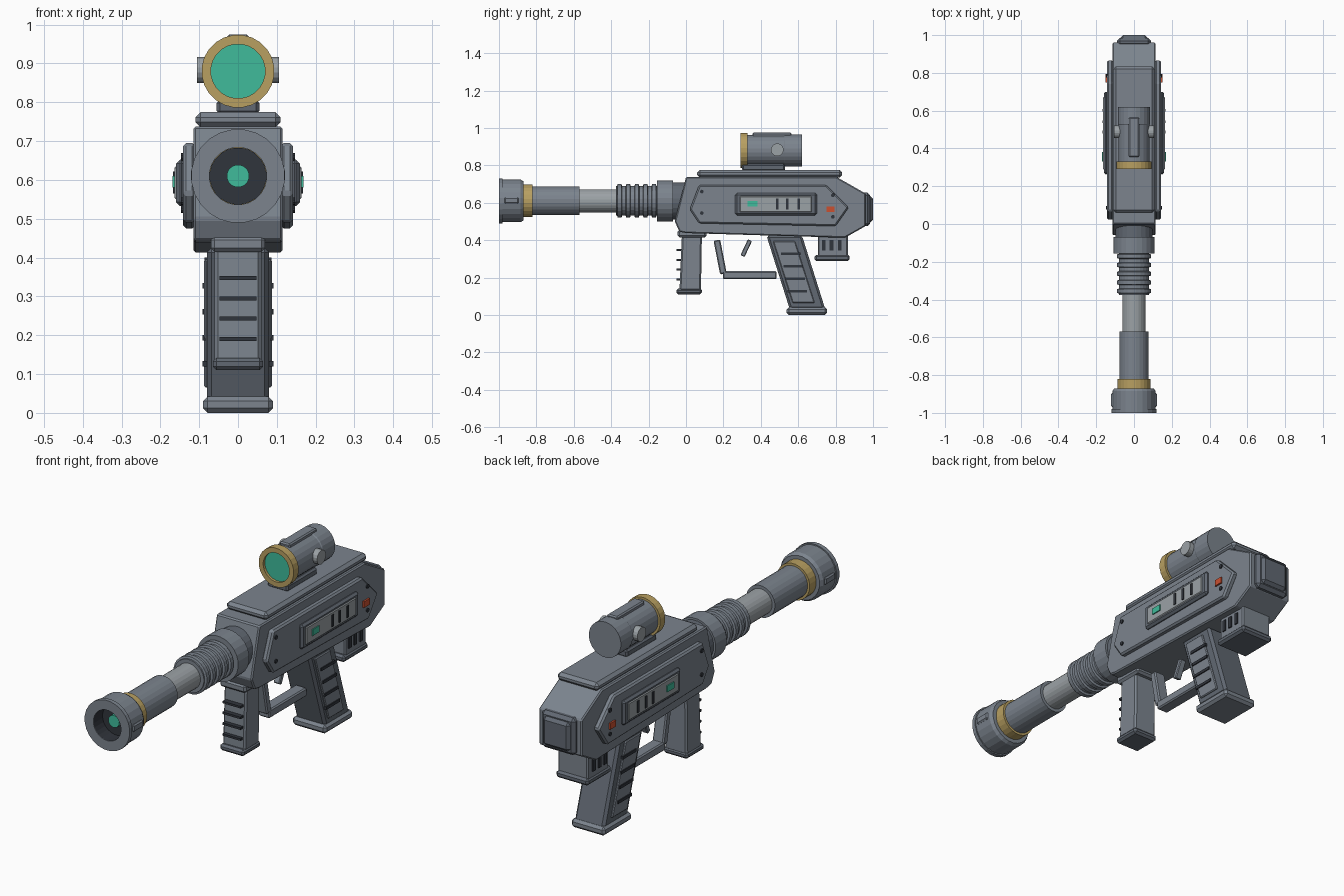
import bpy, bmesh, math
from mathutils import Vector

if "Cube" in bpy.data.objects:
    bpy.data.objects.remove(bpy.data.objects["Cube"])


def mat(name, r, g, b):
    m = bpy.data.materials.new(name)
    m.diffuse_color = (r, g, b, 1)
    m.use_nodes = True
    m.node_tree.nodes["Principled BSDF"].inputs["Base Color"].default_value = m.diffuse_color
    return m


GOLD = mat("gold", 0.48, 0.35, 0.12)
GREEN = mat("green_glow", 0.05, 0.5, 0.33)
RED = mat("red_light", 0.6, 0.08, 0.03)
DARK = mat("dark", 0.03, 0.035, 0.045)
STEEL = mat("steel", 0.2, 0.23, 0.27)
MID = mat("mid_steel", 0.12, 0.14, 0.17)
LIGHT = mat("light_steel", 0.33, 0.36, 0.38)


def finish(name, bm, material, bevel=0):
    bmesh.ops.remove_doubles(bm, verts=bm.verts, dist=1e-5)
    bmesh.ops.recalc_face_normals(bm, faces=bm.faces)
    me = bpy.data.meshes.new(name)
    bm.to_mesh(me)
    bm.free()
    ob = bpy.data.objects.new(name, me)
    bpy.context.collection.objects.link(ob)
    me.materials.append(material)
    if bevel:
        b = ob.modifiers.new("bevel", 'BEVEL')
        b.width, b.segments, b.limit_method = bevel, 1, 'ANGLE'
    return ob


def prism(name, pts, x0, x1, material, bevel=0):
    """Extrude a (y, z) outline along x."""
    bm = bmesh.new()
    f = bm.faces.new([bm.verts.new((x0, y, z)) for y, z in pts])
    ext = bmesh.ops.extrude_face_region(bm, geom=[f])["geom"]
    bmesh.ops.translate(bm, vec=(x1 - x0, 0, 0),
                        verts=[v for v in ext if isinstance(v, bmesh.types.BMVert)])
    return finish(name, bm, material, bevel)


def box(name, x, y, z, material, bevel=0):
    return prism(name, [(y[0], z[0]), (y[1], z[0]), (y[1], z[1]), (y[0], z[1])],
                 x[0], x[1], material, bevel)


def bar(name, a, b, w, hx, material, bevel=0):
    """Straight bar in the yz plane between a and b, thickness w."""
    a, b = Vector(a), Vector(b)
    d = (b - a).normalized()
    n = Vector((-d.y, d.x)) * w / 2
    return prism(name, [a + n, b + n, b - n, a - n], -hx, hx, material, bevel)


def lathe(name, prof, zc, material, n=24, axis='Y', yc=0):
    """Turn (position, radius) points about an axis through height zc."""
    bm = bmesh.new()
    rings = []
    for p, r in prof:
        ring = []
        for i in range(n):
            t = 2 * math.pi * (i + 0.5) / n
            c, s = r * math.cos(t), r * math.sin(t)
            ring.append(bm.verts.new((c, p, zc + s) if axis == 'Y' else (p, yc + c, zc + s)))
        rings.append(ring)
    for a, b in zip(rings, rings[1:]):
        for i in range(n):
            bm.faces.new((a[i], a[(i + 1) % n], b[(i + 1) % n], b[i]))
    bmesh.ops.dissolve_degenerate(bm, dist=1e-5, edges=bm.edges)
    return finish(name, bm, material)


def tube(name, y0, y1, r, zc, material):
    return lathe(name, [(y0, 0), (y0, r), (y1, r), (y1, 0)], zc, material)


# Receiver body, top rail and butt cap
prism("receiver_body", [(0, .738), (.805, .738), (.96, .65), (.96, .475), (.85, .413),
                        (0, .438), (-.035, .445), (-.06, .5)], -.115, .115, STEEL, .006)
box("top_plate", (-.11, .11), (.06, .835), (.735, .775), STEEL, .014)
box("butt_cap", (-.09, .09), (.94, .985), (.475, .655), MID, .015)
box("butt_pad", (-.072, .072), (.97, 1.0), (.495, .635), MID, .014)

# Barrel
AZ = .61
lathe("barrel_collar", [(0, 0), (0, .1), (-.07, .1), (-.07, 0)], AZ, MID)
tube("barrel_sleeve", -.155, -.07, .11, AZ, STEEL)
tube("ribbed_section", -.375, -.15, .08, AZ, STEEL)
for i in range(5):
    y = -.355 + i * .046
    lathe("barrel_rib", [(y - .014, .078), (y - .01, .09), (y + .01, .09), (y + .014, .078)],
          AZ, STEEL)
tube("inner_barrel", -.58, -.37, .062, AZ, LIGHT)
tube("outer_barrel", -.83, -.57, .077, AZ, STEEL)
tube("barrel_ring", -.877, -.82, .088, AZ, GOLD)
lathe("muzzle", [(-.87, 0), (-.87, .106), (-.885, .115), (-.98, .115), (-.98, .121),
                 (-1, .121), (-1, .074), (-.93, .074)], AZ, STEEL)
lathe("muzzle_bore", [(-.998, .0735), (-.93, .0735), (-.93, 0)], AZ, DARK)
tube("muzzle_emitter", -.95, -.928, .029, AZ, GREEN)

# Scope
SZ = .88
box("scope_mount", (-.055, .055), (.30, .53), (.77, .806), MID, .008)
box("scope_mount_neck", (-.042, .042), (.31, .52), (.80, .832), MID)
lathe("scope_tube", [(.315, 0), (.315, .083), (.525, .083), (.53, .086), (.62, .086), (.62, 0)],
      SZ, STEEL)
lathe("scope_ring", [(.33, .08), (.33, .094), (.292, .094), (.292, .07), (.33, .07)], SZ, GOLD)
tube("scope_lens", .305, .318, .0705, SZ, GREEN)
box("scope_ridge", (-.028, .028), (.355, .565), (.95, .975), STEEL, .006)

# Front grip
box("front_grip_top", (-.07, .07), (-.045, .11), (.415, .455), STEEL, .01)
prism("front_grip", [(-.022, .425), (.085, .425), (.08, .13), (-.035, .13)],
      -.06, .06, STEEL, .008)
box("front_grip_base", (-.065, .065), (-.052, .085), (.11, .142), MID, .01)
for z in (.19, .243, .295, .347):
    box("front_grip_rib", (-.048, .048), (-.05, -.025), (z - .005, z + .005), DARK)

# Rear grip
prism("rear_grip", [(.43, .425), (.62, .425), (.745, .03), (.555, .03)],
      -.08, .08, MID, .012)
box("rear_grip_base", (-.09, .09), (.538, .755), (0, .042), STEEL, .012)

# Trigger and guard
bar("guard_front", (.165, .40), (.2, .22), .036, .03, STEEL, .006)
bar("guard_bottom", (.197, .213), (.485, .213), .042, .03, STEEL, .006)
bar("trigger", (.342, .40), (.302, .315), .024, .016, STEEL, .004)

# Rear power pack
box("power_pack", (-.08, .08), (.705, .865), (.31, .45), STEEL, .006)
box("power_pack_base", (-.086, .086), (.688, .875), (.288, .322), MID, .01)


def sided(s, x0, x1):
    return (s * x0, s * x1)


# Details repeated on both sides
for s in (1, -1):
    prism("side_plate", [(.07, .695), (.75, .695), (.87, .575), (.80, .475), (.07, .49),
                         (.02, .565)], s * .11, s * .142, STEEL, .008)
    box("panel_frame", sided(s, .135, .16), (.263, .70), (.533, .652), MID, .01)
    box("panel_face", sided(s, .15, .164), (.288, .672), (.55, .635), LIGHT, .004)
    box("panel_screen", sided(s, .155, .169), (.33, .382), (.58, .61), GREEN)
    for y in (.487, .542, .602):
        box("panel_slot", sided(s, .155, .168), (y - .007, y + .007), (.565, .622), DARK)
    box("status_light", sided(s, .135, .15), (.75, .793), (.55, .58), RED)
    for y, z in ((.085, .66), (.085, .545), (.785, .64), (.785, .525)):
        if z == .64:
            y = .785
        lathe("plate_bolt", [(s * .13, .01), (s * .147, .01), (s * .147, 0)], z, DARK,
              10, 'X', y)
    lathe("scope_knob", [(s * .07, .034), (s * .105, .034), (s * .105, 0)], SZ + .003,
          LIGHT, 16, 'X', .488)
    box("muzzle_vent", sided(s, .10, .121), (-.97, -.895), (.595, .63), STEEL, .006)
    prism("grip_panel", [(.465, .395), (.583, .395), (.688, .065), (.57, .065)],
          s * .07, s * .087, STEEL, .004)
    for i in range(4):
        y, z = .56 + i * .012, .328 - i * .067
        box("grip_rib", sided(s, .08, .092), (y - .052, y + .052), (z - .007, z + .007), DARK)
    for y in (.737, .778, .822):
        box("pack_slot", sided(s, .07, .086), (y - .01, y + .01), (.345, .4), DARK)
